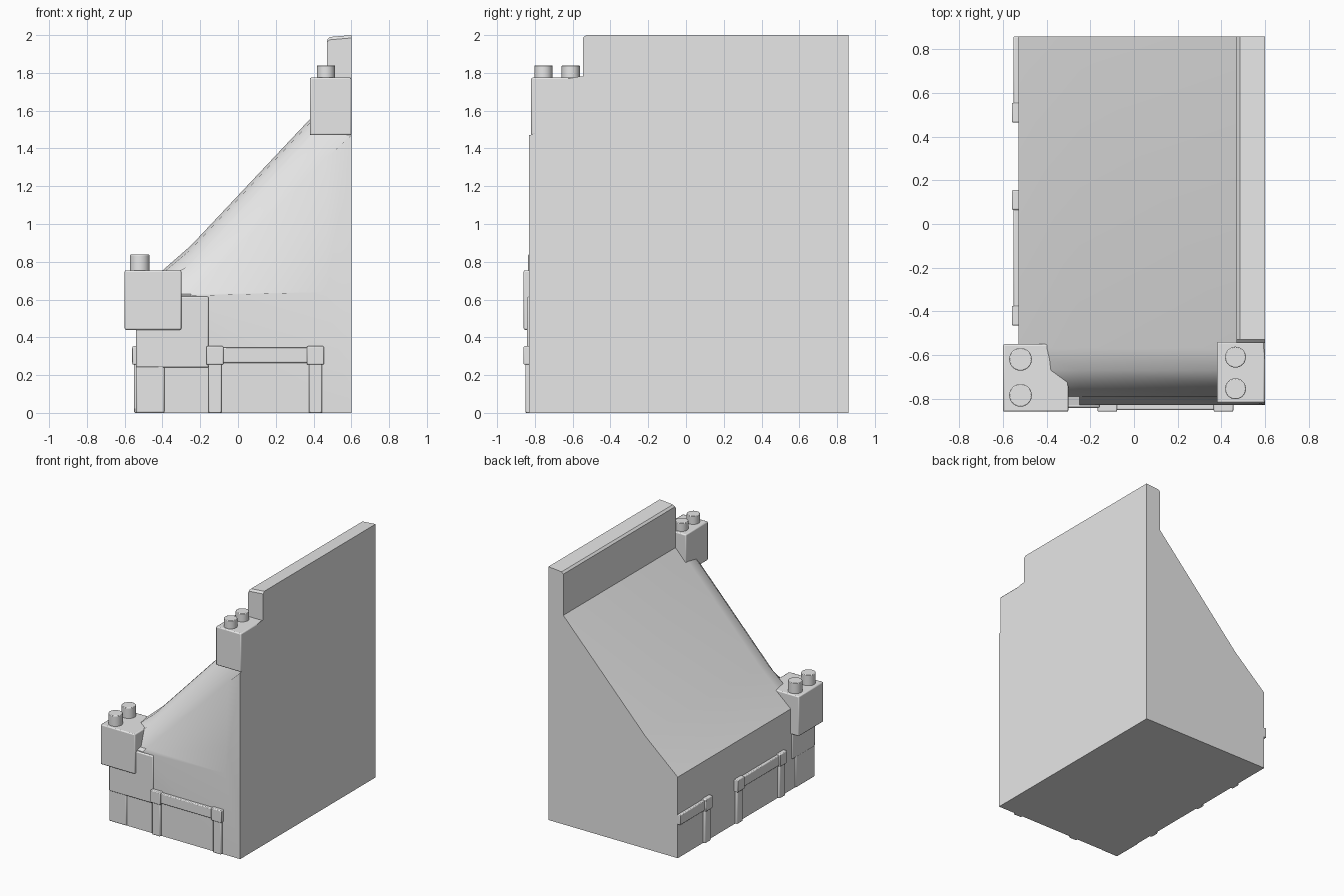
import bpy, bmesh, math
from mathutils import Vector

if "Cube" in bpy.data.objects:
    bpy.data.objects.remove(bpy.data.objects["Cube"], do_unlink=True)

grey = bpy.data.materials.new("stone grey")
grey.use_nodes = True
grey.diffuse_color = (0.8, 0.8, 0.8, 1)
grey.node_tree.nodes["Principled BSDF"].inputs["Base Color"].default_value = (0.8, 0.8, 0.8, 1)


def finish(name, bm, bevel=0.0, angle=35):
    bmesh.ops.recalc_face_normals(bm, faces=bm.faces)
    mesh = bpy.data.meshes.new(name)
    bm.to_mesh(mesh)
    bm.free()
    mesh.materials.append(grey)
    ob = bpy.data.objects.new(name, mesh)
    bpy.context.collection.objects.link(ob)
    if bevel:
        mod = ob.modifiers.new("soft edges", "BEVEL")
        mod.width = bevel
        mod.segments = 2
    bpy.ops.object.select_all(action="DESELECT")
    ob.select_set(True)
    bpy.context.view_layer.objects.active = ob
    bpy.ops.object.shade_smooth_by_angle(angle=math.radians(angle))
    return ob


def box(name, x, y, z, bevel=0.008):
    bm = bmesh.new()
    bmesh.ops.create_cube(bm, size=1)
    for v in bm.verts:
        v.co = Vector(a + (b - a) * (c + 0.5) for (a, b), c in zip((x, y, z), v.co))
    return finish(name, bm, bevel)


def stud(name, x, y, z, radius, height):
    bm = bmesh.new()
    bmesh.ops.create_cone(bm, cap_ends=True, segments=24, radius1=radius,
                          radius2=radius, depth=height)
    bmesh.ops.translate(bm, verts=bm.verts, vec=(x, y, z + height / 2))
    return finish(name, bm, 0.004)


def loft(name, sections):
    """Join closed rings of equal length and cap both ends."""
    bm = bmesh.new()
    rings = [[bm.verts.new(p) for p in ring] for ring in sections]
    for a, b in zip(rings, rings[1:]):
        for i in range(len(a)):
            j = (i + 1) % len(a)
            bm.faces.new((a[i], a[j], b[j], b[i]))
    bm.faces.new(rings[0])
    bm.faces.new(rings[-1])
    return finish(name, bm)


# Sloped main body, with its front verge rounded down to the gable wall
roof_x = (-0.53, -0.25, 0.47, 0.6)
roof_z = (0.64, 0.885, 1.65, 1.78)


def section(y, heights):
    return [(-0.53, y, 0), *((x, y, z) for x, z in zip(roof_x, heights)), (0.6, y, 0)]


rings = [section(0.86, roof_z)]
for y, drop in ((-0.57, 0), (-0.67, 0.02), (-0.74, 0.1), (-0.79, 0.3)):
    rings.append(section(y, [max(0.63, z - drop) for z in roof_z]))
rings.append(section(-0.83, (0.62, 0.62, 0.64, 1.47)))
loft("sloped_body", rings)

# Tall wall along the high side
loft("ridge_wall", [[(0.47, y, 1.5), (0.47, y, z - 0.025), (0.485, y, z - 0.01),
                     (0.6, y, z), (0.6, y, 1.5)]
                    for y, z in ((0.86, 2.0), (-0.53, 2.0), (-0.545, 1.985))])

# Corner blocks with paired studs
box("upper_block", (0.38, 0.6), (-0.82, -0.54), (1.47, 1.775))
box("lower_block", (-0.6, -0.3), (-0.86, -0.55), (0.44, 0.755))
box("lower_bracket", (-0.54, -0.155), (-0.842, -0.56), (0.24, 0.615))
box("corner_pilaster", (-0.54, -0.39), (-0.838, -0.6), (0, 0.25))
for i, y in enumerate((-0.61, -0.755)):
    stud(f"upper_stud_{i + 1}", 0.465, y, 1.77, 0.048, 0.07)
for i, y in enumerate((-0.62, -0.785)):
    stud(f"lower_stud_{i + 1}", -0.52, y, 0.75, 0.052, 0.088)


# Door frames: placed along a wall, on the front or on the low side
def frame(name, start, end, on_front, posts):
    def piece(part, along, z, depth):
        if on_front:
            box(f"{name}_{part}", along, (-0.83 - depth, -0.8), z, 0.006)
        else:
            box(f"{name}_{part}", (-0.53 - depth, -0.5), along, z, 0.006)
    piece("lintel", (start, end), (0.265, 0.345), 0.022)
    for i, c in enumerate(posts):
        piece(f"post_{i + 1}", (c - 0.035, c + 0.035), (0, 0.3), 0.02)
        piece(f"cap_{i + 1}", (c - 0.045, c + 0.045), (0.255, 0.353), 0.03)


frame("front_frame", -0.12, 0.41, True, (-0.122, 0.41))
frame("side_frame", -0.42, 0.11, False, (-0.42, 0.11))
frame("rear_side_frame", 0.51, 0.86, False, (0.51,))
